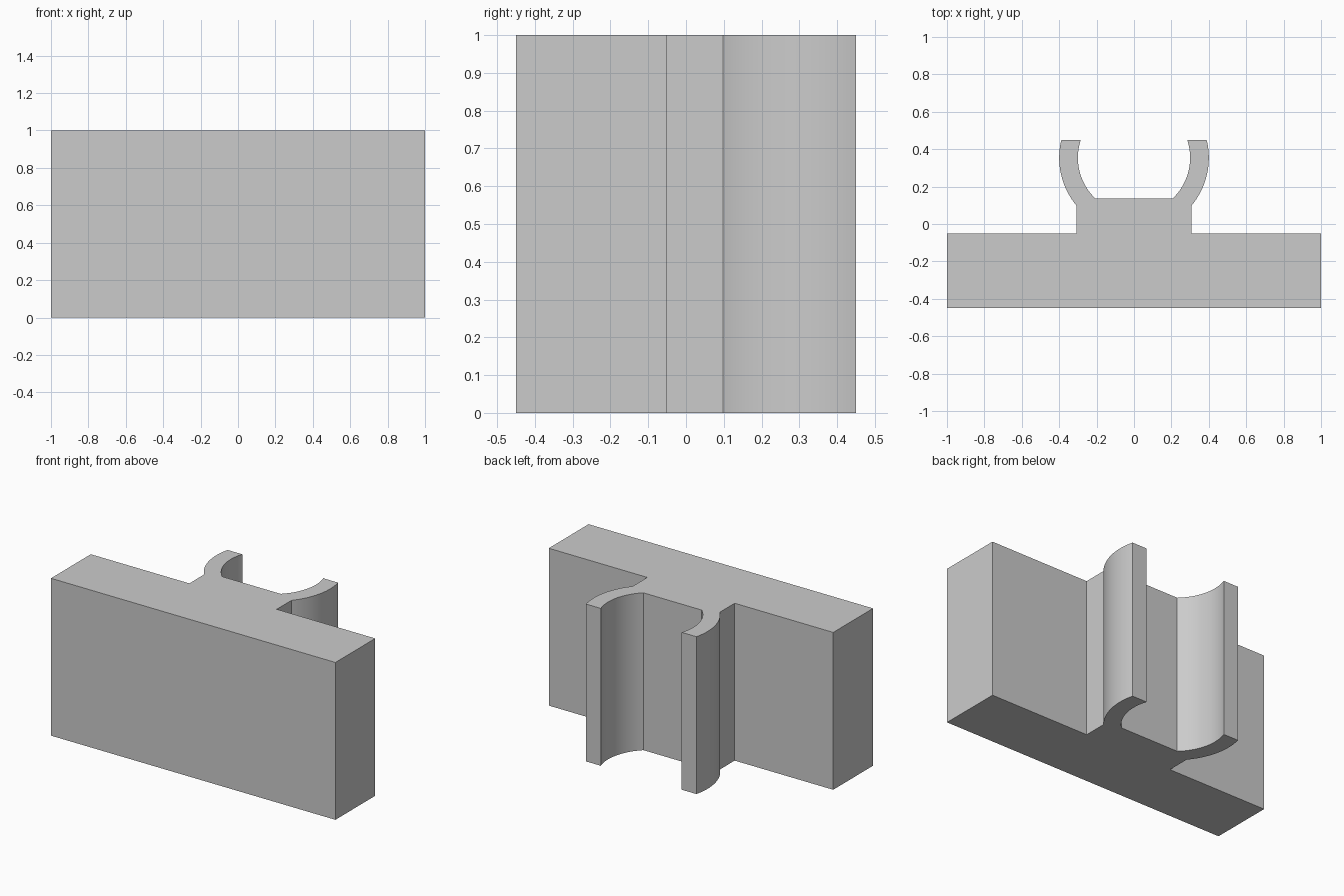
import bpy, bmesh, math

cube = bpy.data.objects.get("Cube")
if cube:
    bpy.data.objects.remove(cube, do_unlink=True)

HEIGHT = 1.0
CENTRE_Y = 0.354          # centre of the round clip
OUTER, INNER = 0.40, 0.30
TIP_Y, SEAT_Y = 0.45, 0.135
NECK_X, PLATE_Y = 0.307, -0.05
STEPS = 24

# Plain grey material
grey = bpy.data.materials.new("plain_grey")
grey.use_nodes = True
colour = (0.6, 0.6, 0.6, 1)
grey.diffuse_color = colour
grey.node_tree.nodes["Principled BSDF"].inputs["Base Color"].default_value = colour


def arc(radius, start, end):
    """Points on the right-hand clip arc between two angles."""
    return [(radius * math.cos(a), CENTRE_Y + radius * math.sin(a))
            for a in (start + (end - start) * i / STEPS for i in range(STEPS + 1))]


# Right half of the outline: plate, neck, outer arc, tip, inner arc
outer_arc = arc(OUTER, -math.acos(NECK_X / OUTER), math.asin((TIP_Y - CENTRE_Y) / OUTER))
inner_arc = arc(INNER, math.asin((TIP_Y - CENTRE_Y) / INNER),
                math.asin((SEAT_Y - CENTRE_Y) / INNER))
half = [(1, -0.45), (1, PLATE_Y), (NECK_X, PLATE_Y)] + outer_arc + inner_arc
outline = half + [(-x, y) for x, y in reversed(half)]

# Extrude the whole outline upward
bm = bmesh.new()
base = bm.faces.new([bm.verts.new((x, y, 0)) for x, y in outline])
result = bmesh.ops.extrude_face_region(bm, geom=[base], use_keep_orig=True)
top = [v for v in result["geom"] if isinstance(v, bmesh.types.BMVert)]
bmesh.ops.translate(bm, verts=top, vec=(0, 0, HEIGHT))
bmesh.ops.recalc_face_normals(bm, faces=bm.faces[:])
mesh = bpy.data.meshes.new("clip_mount")
bm.to_mesh(mesh)
bm.free()
mesh.materials.append(grey)

clip = bpy.data.objects.new("clip_mount", mesh)
bpy.context.collection.objects.link(clip)

# Smooth the arcs, keep the corners sharp
bpy.ops.object.select_all(action='DESELECT')
clip.select_set(True)
bpy.context.view_layer.objects.active = clip
bpy.ops.object.shade_smooth_by_angle(angle=math.radians(20))
